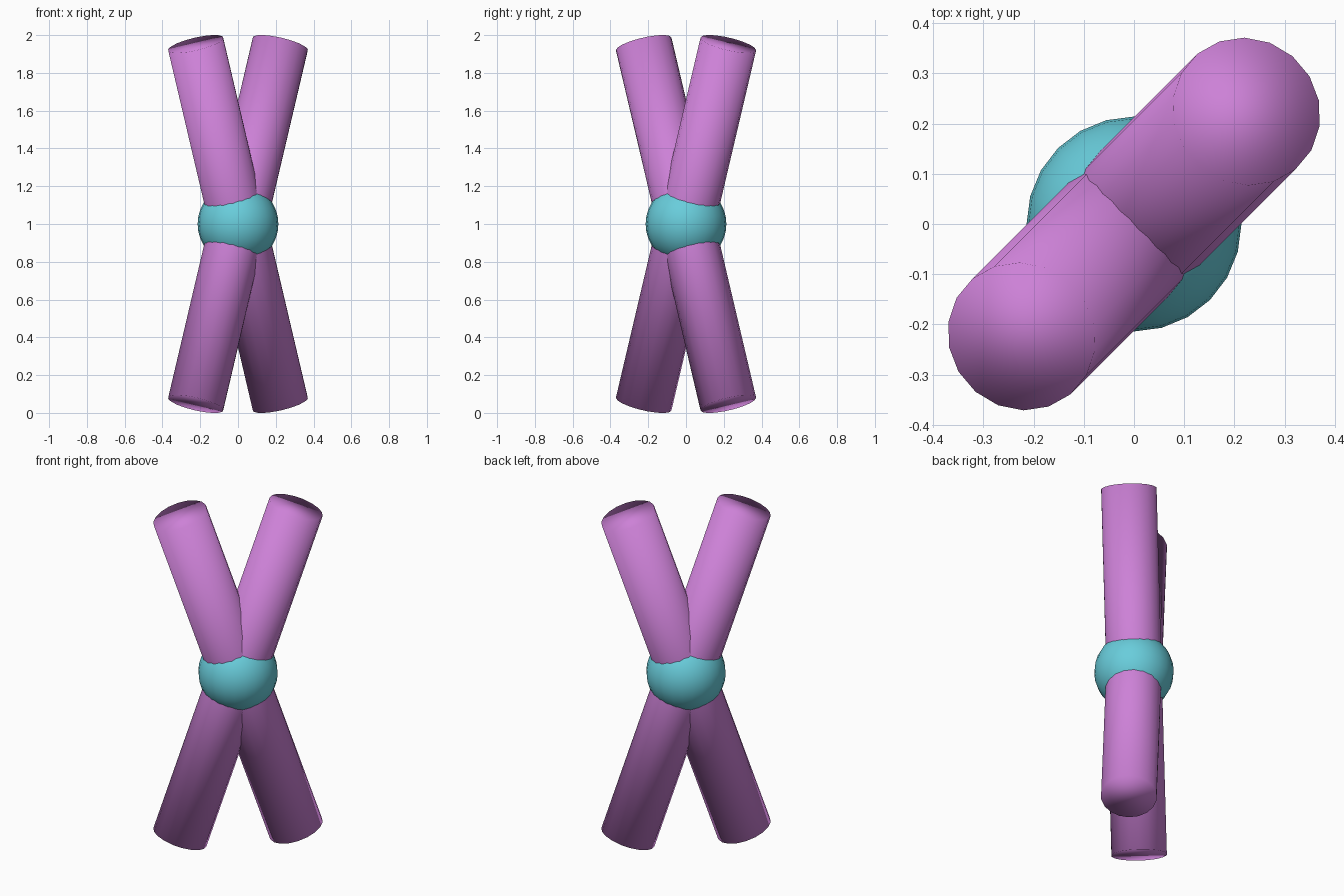
import bpy
from mathutils import Vector

cube = bpy.data.objects.get("Cube")
if cube:
    bpy.data.objects.remove(cube, do_unlink=True)


def make_material(name, color):
    mat = bpy.data.materials.new(name)
    mat.use_nodes = True
    mat.diffuse_color = color
    mat.node_tree.nodes["Principled BSDF"].inputs["Base Color"].default_value = color
    return mat


violet = make_material("violet", (0.61, 0.22, 0.68, 1))
teal = make_material("teal", (0.14, 0.61, 0.71, 1))

CENTRE = Vector((0, 0, 1))


def finish(name, mat):
    obj = bpy.context.object
    obj.name = name
    obj.data.materials.append(mat)
    # Fully smooth, including across the rod rims
    bpy.ops.object.shade_smooth()
    return obj


# Two crossed rods in the diagonal plane
for name, side in (("rod_leaning_left", 1), ("rod_leaning_right", -1)):
    half = Vector((side * 0.224, side * 0.224, 0.953))
    turn = Vector((0, 0, 1)).rotation_difference(half)
    bpy.ops.mesh.primitive_cylinder_add(
        vertices=18, radius=0.151, depth=2 * half.length,
        location=CENTRE, rotation=turn.to_euler())
    finish(name, violet)

# Ball joint where the rods cross
bpy.ops.mesh.primitive_uv_sphere_add(
    segments=24, ring_count=16, radius=0.214, location=CENTRE)
finish("centre_ball", teal)
